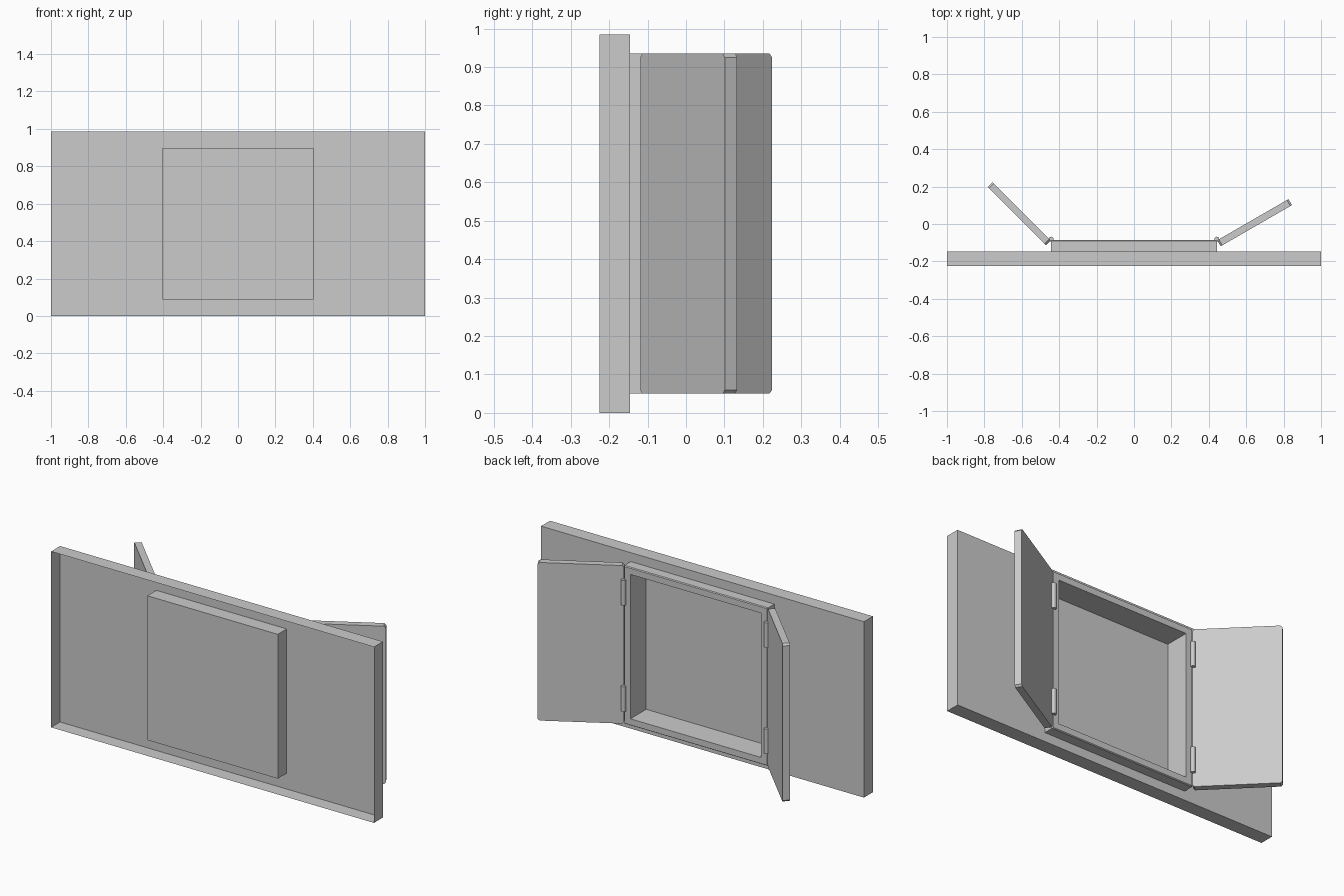
import bpy, bmesh
from math import radians, pi
from mathutils import Matrix, Vector

if "Cube" in bpy.data.objects:
    bpy.data.objects.remove(bpy.data.objects["Cube"])

ZC = 0.4925          # mid height of everything
PIVOT_Y = -0.087     # hinge line and front of the frame


def finish(bm, name):
    me = bpy.data.meshes.new(name)
    bmesh.ops.recalc_face_normals(bm, faces=bm.faces)
    bm.to_mesh(me)
    bm.free()
    ob = bpy.data.objects.new(name, me)
    bpy.context.collection.objects.link(ob)
    return ob


def rings(name, sections, closed=False):
    """Join rectangles (half width, half height, y) one after another."""
    bm = bmesh.new()
    loops = [[bm.verts.new((sx * w, y, ZC + sz * h))
              for sx, sz in ((-1, -1), (1, -1), (1, 1), (-1, 1))]
             for w, h, y in sections]
    pairs = list(zip(loops, loops[1:]))
    if closed:
        pairs.append((loops[-1], loops[0]))
    for a, b in pairs:
        for i in range(4):
            j = (i + 1) % 4
            bm.faces.new((a[i], a[j], b[j], b[i]))
    if not closed:
        bm.faces.new(loops[-1])
    return finish(bm, name)


# Wall sheet: open on its -y side, with a recessed niche pushed into it
rings("wall_with_niche", [(1, ZC, -0.225), (1, ZC, -0.146),
                          (0.404, 0.404, -0.146), (0.404, 0.404, -0.225)])

# Window frame with a small chamfer on the outer edge
rings("window_frame", [(0.445, 0.4425, -0.146), (0.445, 0.4425, -0.091),
                       (0.441, 0.4385, -0.086), (0.404, 0.404, -0.086),
                       (0.404, 0.404, -0.146)], closed=True)


def shutter(name, side, angle):
    """Panel with clipped corners, swung open around its hinge."""
    L, H, c, t = 0.44, 0.4425, 0.01, 0.037
    outline = [(c, -H), (L - c, -H), (L, c - H), (L, H - c),
               (L - c, H), (c, H), (0, H - c), (0, c - H)]
    bm = bmesh.new()
    face = bm.faces.new([bm.verts.new((x, 0, z)) for x, z in outline])
    ext = bmesh.ops.extrude_face_region(bm, geom=[face])
    bmesh.ops.translate(bm, vec=Vector((0, -t, 0)),
                        verts=[v for v in ext["geom"] if isinstance(v, bmesh.types.BMVert)])
    bm.transform(Matrix.Translation((side * 0.445, PIVOT_Y, ZC))
                 @ Matrix.Diagonal((side, 1, 1, 1))
                 @ Matrix.Rotation(radians(angle), 4, 'Z'))
    finish(bm, name)


shutter("shutter_right", 1, 30)
shutter("shutter_left", -1, 45)

# Hinge knuckles, two per shutter
for side, label in ((1, "right"), (-1, "left")):
    for z, level in ((0.79, "upper"), (0.195, "lower")):
        bm = bmesh.new()
        bmesh.ops.create_cone(bm, cap_ends=True, segments=12, radius1=0.013,
                              radius2=0.013, depth=0.14,
                              matrix=Matrix.Translation((side * 0.443, -0.081, z)))
        finish(bm, f"hinge_{label}_{level}")
